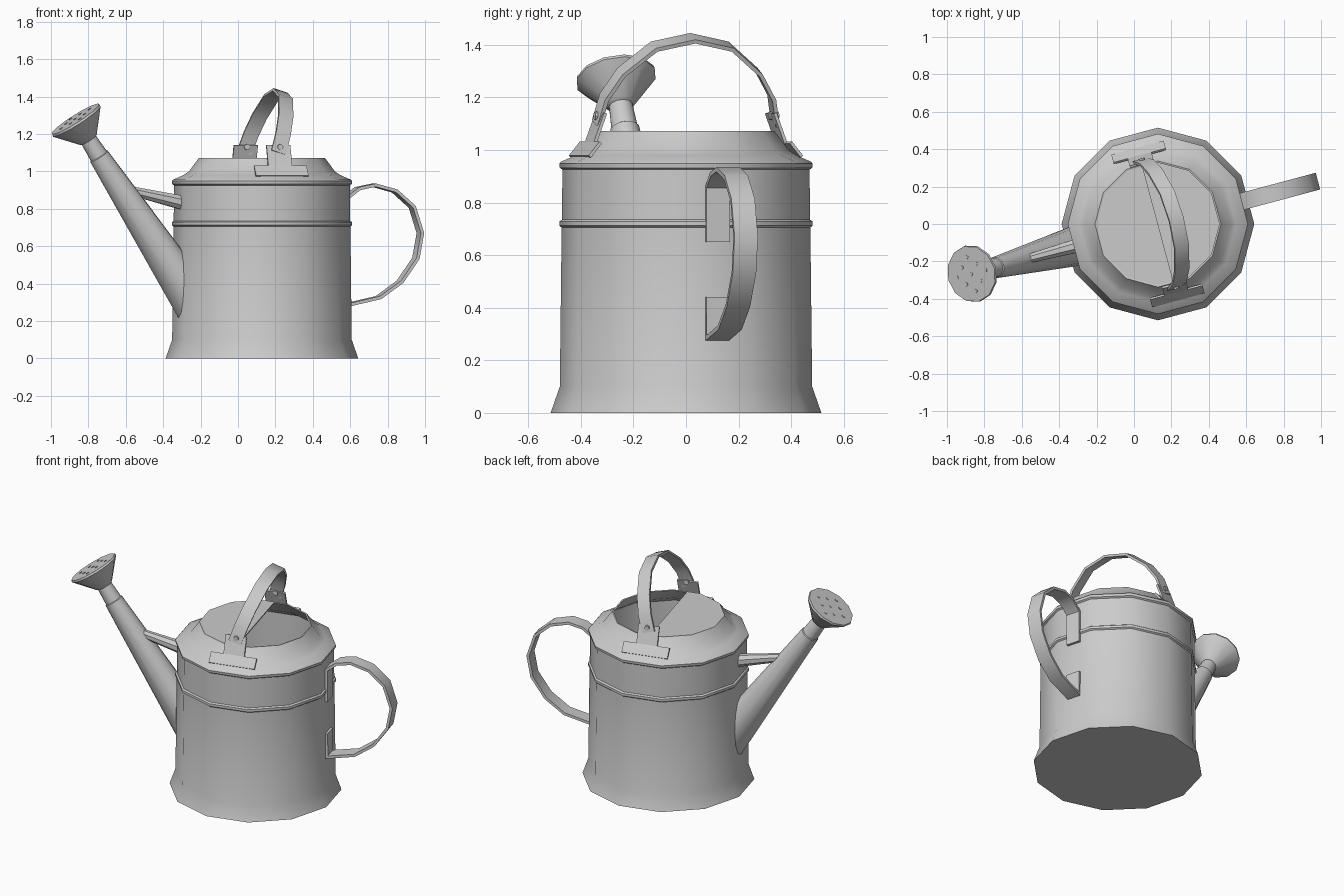
import bpy, bmesh
from math import cos, sin, radians, tau
from mathutils import Vector as V, Matrix

if "Cube" in bpy.data.objects:
    bpy.data.objects.remove(bpy.data.objects["Cube"])

# Everything is modelled with the spout along local -x, then turned and shifted
PLACE = Matrix.Translation((0.128, 0, 0)) @ Matrix.Rotation(radians(15), 4, 'Z')


def loft(name, rings, closed=False):
    """Skin a list of equal-length point rings, capped at both ends."""
    bm = bmesh.new()
    rows = [[bm.verts.new(p) for p in ring] for ring in rings]
    n = len(rows[0])
    for a, b in zip(rows, rows[1:]):
        for i in range(n):
            j = (i + 1) % n
            bm.faces.new((a[i], a[j], b[j], b[i]))
    bm.faces.new(rows[0])
    bm.faces.new(rows[-1])
    bmesh.ops.recalc_face_normals(bm, faces=bm.faces)
    me = bpy.data.meshes.new(name)
    bm.to_mesh(me)
    bm.free()
    ob = bpy.data.objects.new(name, me)
    bpy.context.collection.objects.link(ob)
    ob.matrix_world = PLACE
    bpy.ops.object.select_all(action='DESELECT')
    ob.select_set(True)
    bpy.context.view_layer.objects.active = ob
    bpy.ops.object.shade_smooth_by_angle(angle=radians(35))
    return ob


def ring(c, axis, r, n=12, phase=0.0):
    """Circle of n points about an axis."""
    c, axis = V(c), V(axis).normalized()
    side = V((0, 1, 0)) if abs(axis.y) < 0.9 else V((1, 0, 0))
    e1 = axis.cross(side).normalized()
    e2 = axis.cross(e1)
    return [c + r * (cos(a) * e1 + sin(a) * e2)
            for a in (phase + tau * i / n for i in range(n))]


def strap(name, path, half_w, thick):
    """Flat band along a path; half_w is the half-width vector."""
    path, w = [V(p) for p in path], V(half_w)
    wn = w.normalized()
    rings = []
    for i, p in enumerate(path):
        a = (p - path[i - 1]).normalized() if i else None
        b = (path[i + 1] - p).normalized() if i < len(path) - 1 else None
        t = ((a or b) + (b or a)).normalized()
        k = t.cross(wn) * thick / 2 / max(0.5, t.dot(a or b))
        rings.append([p + w + k, p + w - k, p - w - k, p - w + k])
    return loft(name, rings)


# Can body: outer profile up, over the mouth, and down the inside to the floor
profile = [(.515, 0), (.48, .10), (.473, .705), (.482, .712), (.482, .728),
           (.472, .735), (.47, .925), (.48, .932), (.482, .948), (.474, .956),
           (.42, .98), (.39, 1.0), (.337, 1.072), (.328, 1.07),
           (.38, .996), (.46, .945), (.462, .70), (.468, .10), (.468, .02)]
loft("can_body", [ring((0, 0, z), (0, 0, 1), r, 12, radians(15))
                  for r, z in profile])

# Half cover over the spout side of the mouth
half = [(0, .325)] + [(.333 * cos(radians(a)), .333 * sin(radians(a)))
                      for a in range(105, 256, 30)] + [(0, -.325)]
loft("mouth_cover", [[(x, y, z) for x, y in half] for z in (1.062, 1.07)])

# Spout axis, from rose face back to the can wall
face, foot = V((-1.033, 0, 1.28)), V((-.455, 0, .40))
axis = (face - foot).normalized()


def along(t, r):
    return ring(face - axis * t, axis, r)


# Spout tube, its foot slid along the axis onto the wall plane
base = [p + axis * ((foot.x - p.x) / axis.x) for p in along(1.05, .108)]
loft("spout", [along(.235, .050), along(.24, .057), base])

# Sprinkler rose with its neck
loft("rose", [along(0, .152), along(.012, .155), along(.13, .055),
              along(.135, .046), along(.26, .053)])

# Rose holes in a diamond grid
e1 = axis.cross(V((0, 1, 0))).normalized()
for i in (-1, 0, 1):
    for j in (-1, 0, 1):
        c = face + .047 * ((i + j) * e1 + (i - j) * V((0, 1, 0)))
        loft("rose_hole", [ring(c + axis * h, axis, .010, 8) for h in (-.003, .003)])

# Brace between can and spout
a, b = V((-.445, 0, .833)), V((-.75, 0, .902))
loft("spout_brace", [ring(a, b - a, .04, 8, tau / 16), ring(b, b - a, .024, 8, tau / 16)])

# Side handle: band with both ends folded onto the wall
grip = [(.466, .65), (.466, .86), (.53, .908), (.62, .926), (.735, .895),
        (.832, .81), (.877, .67), (.852, .535), (.765, .41), (.645, .325),
        (.468, .285), (.466, .44)]
strap("side_handle", [(x, 0, z) for x, z in grip], (0, .046, 0), .017)

# Carrying handle: arch leaning away from the spout
lean = radians(18)
arch = [(.352, 1.10), (.33, 1.20), (.27, 1.295), (.15, 1.393)]
arch = [(-y, z) for y, z in arch] + [(0, 1.425)] + [(y, z) for y, z in arch[::-1]]
strap("carrying_handle", [((z - 1.11) * .32, y, z) for y, z in arch],
      (.041 * cos(lean), 0, -.041 * sin(lean)), .015)

# Handle brackets and rivets on both sides
for s in (-1, 1):
    strap("bracket_base", [(0, s * .418, .975), (0, s * .375, 1.028)], (.145, 0, 0), .012)
    strap("bracket_tab", [(0, s * .378, 1.02), (0, s * .334, 1.14)], (.066, 0, 0), .012)
    loft("rivet", [ring((0.006, s * y, 1.13), (0, 1, 0), .016, 8) for y in (.325, .362)])
